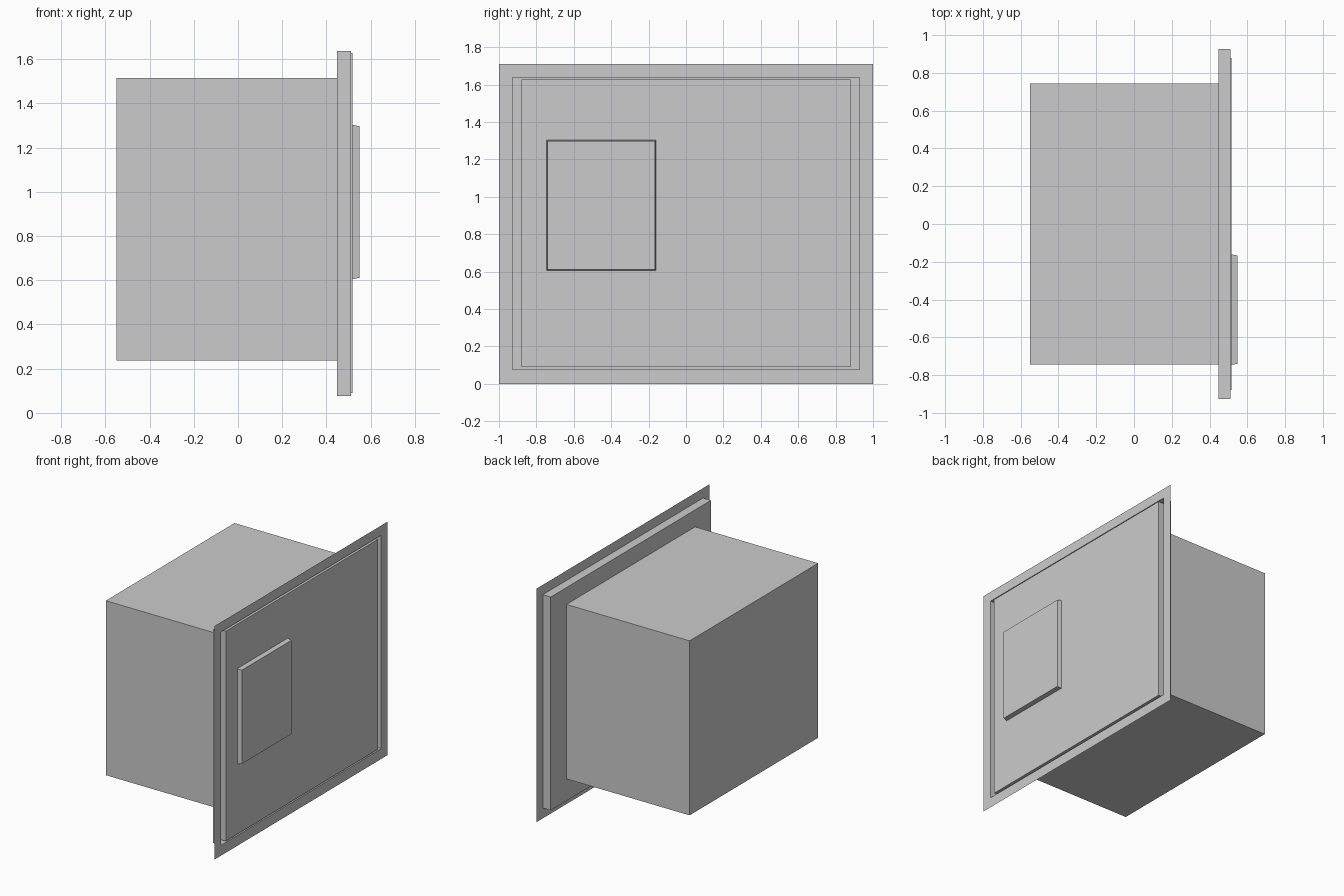
import bpy
import bmesh

if "Cube" in bpy.data.objects:
    bpy.data.objects.remove(bpy.data.objects["Cube"])


def loft_rects(name, rects, cap_first=False, cap_last=False):
    """Skin a series of rectangles (x, y0, y1, z0, z1) running from front (+x) to back."""
    bm = bmesh.new()
    loops = [[bm.verts.new(p) for p in ((x, y0, z0), (x, y1, z0), (x, y1, z1), (x, y0, z1))]
             for x, y0, y1, z0, z1 in rects]
    for a, b in zip(loops, loops[1:]):
        for i in range(4):
            j = (i + 1) % 4
            bm.faces.new((a[j], a[i], b[i], b[j]))
    if cap_first:
        bm.faces.new(loops[0])
    if cap_last:
        bm.faces.new(loops[-1][::-1])
    mesh = bpy.data.meshes.new(name)
    bm.to_mesh(mesh)
    bm.free()
    obj = bpy.data.objects.new(name, mesh)
    bpy.context.collection.objects.link(obj)
    return obj


FLANGE_X, STEP_X, BACK_X = 0.511, 0.447, -0.55

# Sheet shell: thin flange, recessed door seat, then the deep housing
loft_rects("housing_shell", [
    (FLANGE_X, -1.0, 1.0, 0.0, 1.71),
    (FLANGE_X, -0.927, 0.927, 0.076, 1.638),
    (STEP_X, -0.927, 0.927, 0.076, 1.638),
    (STEP_X, -0.744, 0.744, 0.236, 1.514),
    (BACK_X, -0.744, 0.744, 0.236, 1.514),
], cap_last=True)

# Door slab sitting in the recess with a gap around it
DOOR_X = 0.517
loft_rects("door_panel", [
    (DOOR_X, -0.88, 0.88, 0.09, 1.628),
    (STEP_X + 0.001, -0.88, 0.88, 0.09, 1.628),
], cap_first=True, cap_last=True)

# Slightly tapered raised plate on the door
loft_rects("raised_plate", [
    (0.549, -0.74, -0.167, 0.611, 1.297),
    (DOOR_X, -0.746, -0.161, 0.605, 1.303),
], cap_first=True, cap_last=True)
